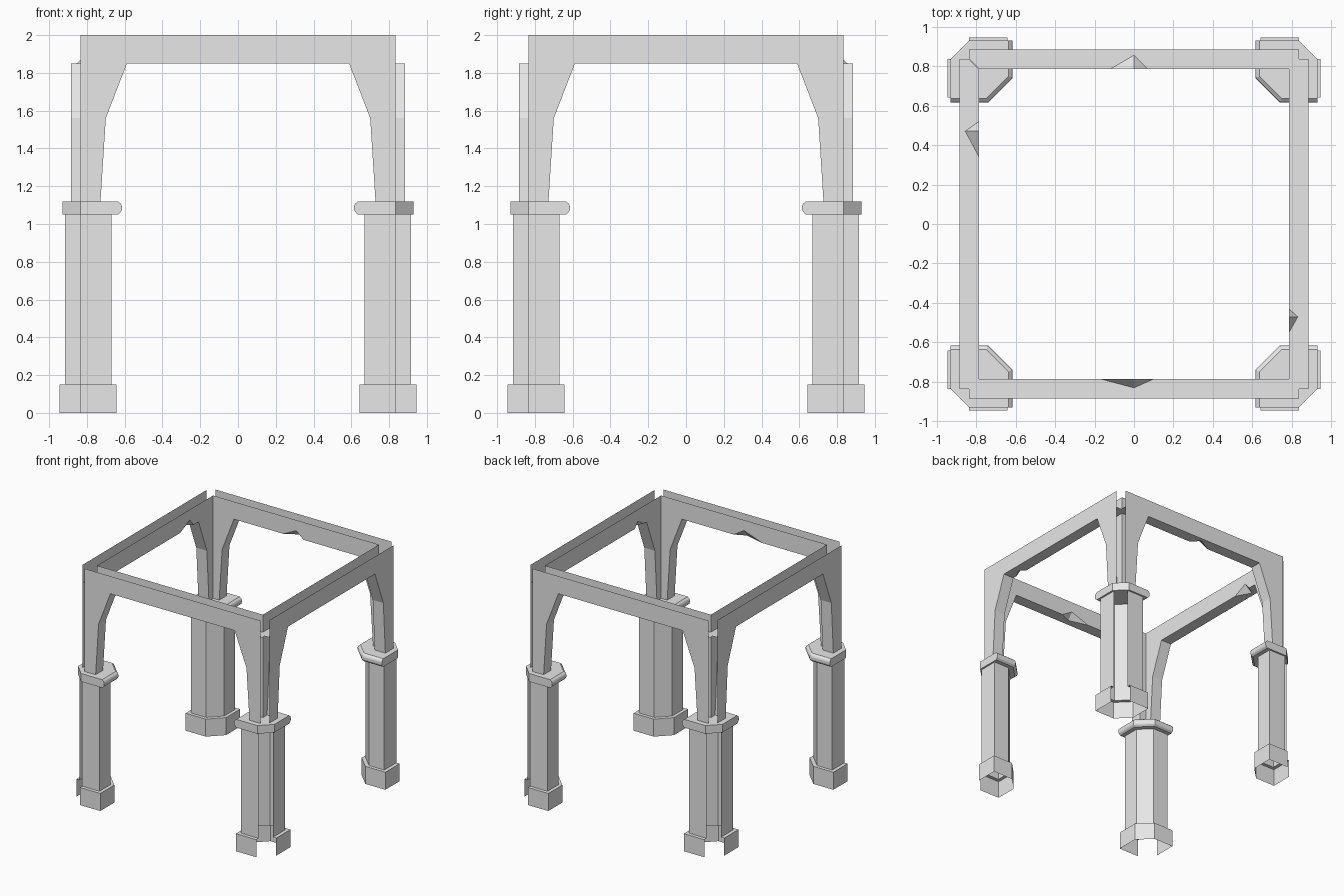
import bpy, bmesh
from math import pi
from mathutils import Matrix

if "Cube" in bpy.data.objects:
    bpy.data.objects.remove(bpy.data.objects["Cube"])

stone = bpy.data.materials.new("pale_stone")
stone.use_nodes = True
stone.diffuse_color = (0.8, 0.8, 0.8, 1)
stone.node_tree.nodes["Principled BSDF"].inputs["Base Color"].default_value = (0.8, 0.8, 0.8, 1)


def make(name, polys, turn):
    """Build an object from flat polygons, turned about the z axis."""
    bm = bmesh.new()
    for poly in polys:
        bm.faces.new([bm.verts.new(p) for p in poly])
    bmesh.ops.remove_doubles(bm, verts=bm.verts, dist=0.0005)
    bmesh.ops.transform(bm, verts=bm.verts, matrix=Matrix.Rotation(turn * pi / 2, 4, "Z"))
    mesh = bpy.data.meshes.new(name)
    bm.to_mesh(mesh)
    bm.free()
    mesh.materials.append(stone)
    bpy.context.collection.objects.link(bpy.data.objects.new(name, mesh))


NOTCH, OUT, INN = 0.835, 0.885, 0.785
LOW, TOP, CAP_LOW, CAP_TOP = 1.85, 2.0, 1.05, 1.12


def outline(o, i, k):
    """Pillar plan in the front left quarter, anticlockwise, open at the outer chamfer."""
    return [(-NOTCH, -o), (-i, -o), (-i, -k), (-k, -i), (-o, -i), (-o, -NOTCH)]


def loft(rings, closed=False):
    """Walls between successive (plan, height) rings."""
    faces = []
    for (a, za), (b, zb) in zip(rings, rings[1:]):
        n = len(a)
        for j in range(n if closed else n - 1):
            m = (j + 1) % n
            faces.append([(*a[j], za), (*a[m], za), (*b[m], zb), (*b[j], zb)])
    return faces


def pillar(corner, turn):
    # base plinth with a ledge, hollow underneath
    plinth, shaft = outline(0.945, 0.642, 0.755), outline(0.915, 0.67, 0.77)
    make(corner + "_base", loft([(plinth, 0), (plinth, 0.15), (shaft, 0.15)]), turn)
    make(corner + "_shaft", loft([(shaft, 0.15), (shaft, CAP_LOW)]), turn)

    # capital, rounded towards the inside
    rings = [(outline(0.93, 0.615 + d, 0.74 + d * 0.4), CAP_LOW + z)
             for z, d in ((0, 0.02), (0.013, 0.005), (0.025, 0),
                          (0.045, 0), (0.057, 0.005), (0.07, 0.02))]
    ends = [[(x, y, rings[0][1]) for x, y in reversed(rings[0][0])],
            [(x, y, rings[-1][1]) for x, y in rings[-1][0]]]
    make(corner + "_capital", loft(rings, True) + ends, turn)

    # upper post with a flaring bracket along each beam
    side = ((0.728, CAP_TOP), (0.70, 1.56), (0.588, LOW))
    faces = []
    for (a, za), (b, zb) in zip(side, side[1:]):
        strip = [[(-NOTCH, -OUT, za), (-a, -OUT, za), (-b, -OUT, zb), (-NOTCH, -OUT, zb)],
                 [(-a, -OUT, za), (-a, -INN, za), (-b, -INN, zb), (-b, -OUT, zb)],
                 [(-a, -INN, za), (-INN, -INN, za), (-INN, -INN, zb), (-b, -INN, zb)]]
        faces += strip
        faces += [[(y, x, z) for x, y, z in reversed(f)] for f in strip]
    make(corner + "_post", faces, turn)


def beam(name, turn, c, left, right, depth, rise):
    """Open-topped channel with a chip at c in its lower inner edge."""
    a, b = (c - left, -INN, LOW), (c + right, -INN, LOW)
    tip, dent = (c, -INN, LOW + rise), (c, -INN - depth, LOW)
    make(name, [
        # outer wall
        [(-NOTCH, -OUT, LOW), (NOTCH, -OUT, LOW), (NOTCH, -OUT, TOP), (-NOTCH, -OUT, TOP)],
        # inner wall
        [(-INN, -INN, TOP), (INN, -INN, TOP), (INN, -INN, LOW), b, tip, a, (-INN, -INN, LOW)],
        # underside
        [(-NOTCH, -OUT, LOW), (-NOTCH, -NOTCH, LOW), (-INN, -INN, LOW), a, dent, b,
         (INN, -INN, LOW), (NOTCH, -NOTCH, LOW), (NOTCH, -OUT, LOW)],
        # chipped faces
        [a, tip, dent], [tip, b, dent]], turn)


for turn, corner in enumerate(("front_right", "front_left", "back_left", "back_right")):
    pillar(corner, turn)

beam("front_beam", 0, 0, 0.17, 0.1, 0.045, 0.06)
beam("left_beam", 1, -0.47, 0.08, 0.04, 0.045, 0.05)
beam("back_beam", 2, 0, 0.07, 0.12, 0.07, 0.06)
beam("right_beam", 3, -0.47, 0.05, 0.13, 0.07, 0.06)
